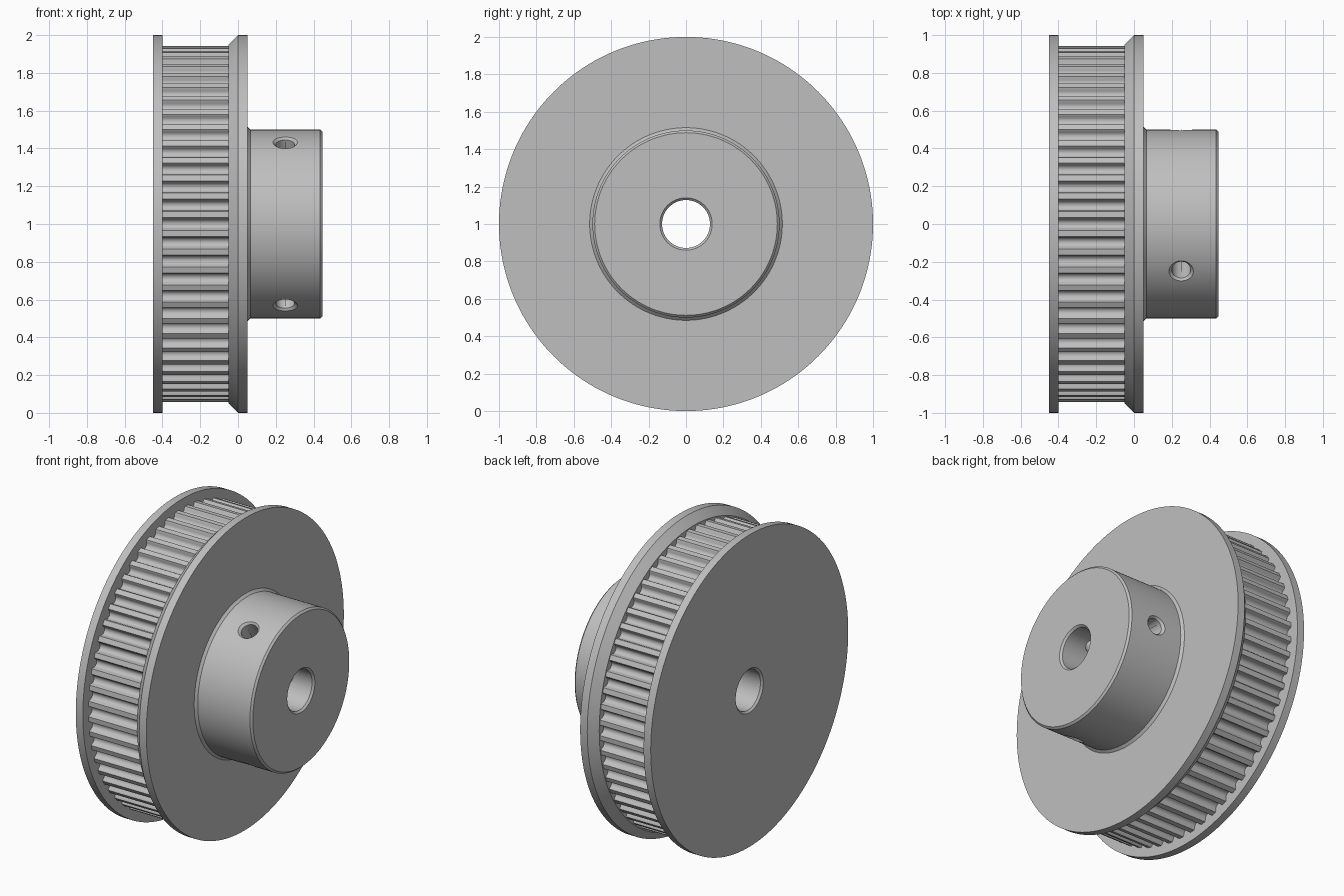
import bpy
import math
from mathutils import Matrix

cube = bpy.data.objects.get("Cube")
if cube:
    bpy.data.objects.remove(cube, do_unlink=True)

# Main dimensions: the axle runs along x, at height 1
LEFT, RIM_LEFT, RIM_RIGHT, HUB_START, HUB_END = -0.45, -0.4, -0.05, 0.05, 0.447
BORE, HUB, RIM, ROOT, FLANGE = 0.128, 0.5, 0.943, 0.9, 1.0
TEETH, SEGMENTS = 60, 160

metal = bpy.data.materials.new("grey metal")
metal.use_nodes = True
GREY = (0.52, 0.52, 0.52, 1)
metal.diffuse_color = GREY
metal.node_tree.nodes["Principled BSDF"].inputs["Base Color"].default_value = GREY


def sweep(name, rings, closed=False):
    """Skin a list of equally long rings of points."""
    n = len(rings[0])
    verts = [p for ring in rings for p in ring]
    faces = []
    for k in range(len(rings) if closed else len(rings) - 1):
        a, b = k * n, (k + 1) % len(rings) * n
        for i in range(n):
            j = (i + 1) % n
            faces.append((a + i, a + j, b + j, b + i))
    mesh = bpy.data.meshes.new(name)
    mesh.from_pydata(verts, [], faces)
    mesh.materials.append(metal)
    obj = bpy.data.objects.new(name, mesh)
    obj.location.z = FLANGE
    bpy.context.collection.objects.link(obj)
    return obj


def ring(x, polar):
    return [(x, r * math.cos(a), r * math.sin(a)) for a, r in polar]


def lathe(name, profile, closed=False, segments=SEGMENTS):
    """Turn (x, radius) points about the axle."""
    angles = [math.tau * i / segments for i in range(segments)]
    return sweep(name, [ring(x, [(a, r) for a in angles]) for x, r in profile], closed)


# Flat flange with chamfered bore mouth
outer_flange = lathe("outer_flange", [
    (LEFT + 0.012, BORE), (LEFT, BORE + 0.012), (LEFT, FLANGE),
    (RIM_LEFT, FLANGE), (RIM_LEFT, ROOT)])

# Flange with a sloping inner side
inner_flange = lathe("inner_flange", [
    (RIM_RIGHT, ROOT), (RIM_RIGHT, RIM + 0.007), (0, FLANGE),
    (HUB_START, FLANGE), (HUB_START, HUB + 0.015)])

# Bore through the wheel
bore = lathe("bore", [(HUB_START, BORE), (LEFT + 0.012, BORE)])

# Toothed rim: round-bottomed grooves with eased edges
groove_radius, groove_centre = 0.0275, 0.933
groove = [(-0.0335, RIM)]
for k in range(9):
    t = math.pi * (k / 8 - 0.5)
    groove.append((groove_radius * math.sin(t), groove_centre - groove_radius * math.cos(t)))
groove.append((0.0335, RIM))
outline = [(math.tau * k / TEETH + w / RIM, r) for k in range(TEETH) for w, r in groove]
toothed_rim = sweep("toothed_rim", [ring(RIM_LEFT, outline), ring(RIM_RIGHT, outline)])

# Hub with a flared foot and chamfered end
hub = lathe("hub", [
    (HUB_START, BORE), (HUB_START, HUB + 0.015), (HUB_START + 0.015, HUB),
    (HUB_END - 0.012, HUB), (HUB_END, HUB - 0.012),
    (HUB_END, BORE + 0.012), (HUB_END - 0.012, BORE)], closed=True)

# Three countersunk screw holes, cut from the hub surface into the bore
for k in range(3):
    cutter = lathe("screw_hole_cutter", [
        (0.06, 0.001), (0.06, 0.05), (0.485, 0.05), (0.6, 0.165), (0.6, 0.001)],
        closed=True, segments=48)
    cutter.matrix_world = (Matrix.Translation((0.25, 0, FLANGE))
                           @ Matrix.Rotation(math.tau * k / 3, 4, "X")
                           @ Matrix.Rotation(math.pi / 2, 4, "Z"))
    cutter.hide_render = True
    cut = hub.modifiers.new("screw_hole", "BOOLEAN")
    cut.operation = "DIFFERENCE"
    cut.solver = "EXACT"
    cut.object = cutter
    bpy.context.view_layer.objects.active = hub
    bpy.ops.object.modifier_apply(modifier=cut.name)
    bpy.data.objects.remove(cutter, do_unlink=True)

# Smooth round surfaces, crisp edges
bpy.ops.object.select_all(action="DESELECT")
for part in (outer_flange, inner_flange, bore, toothed_rim, hub):
    part.select_set(True)
bpy.context.view_layer.objects.active = hub
bpy.ops.object.shade_smooth_by_angle(angle=math.radians(30))
